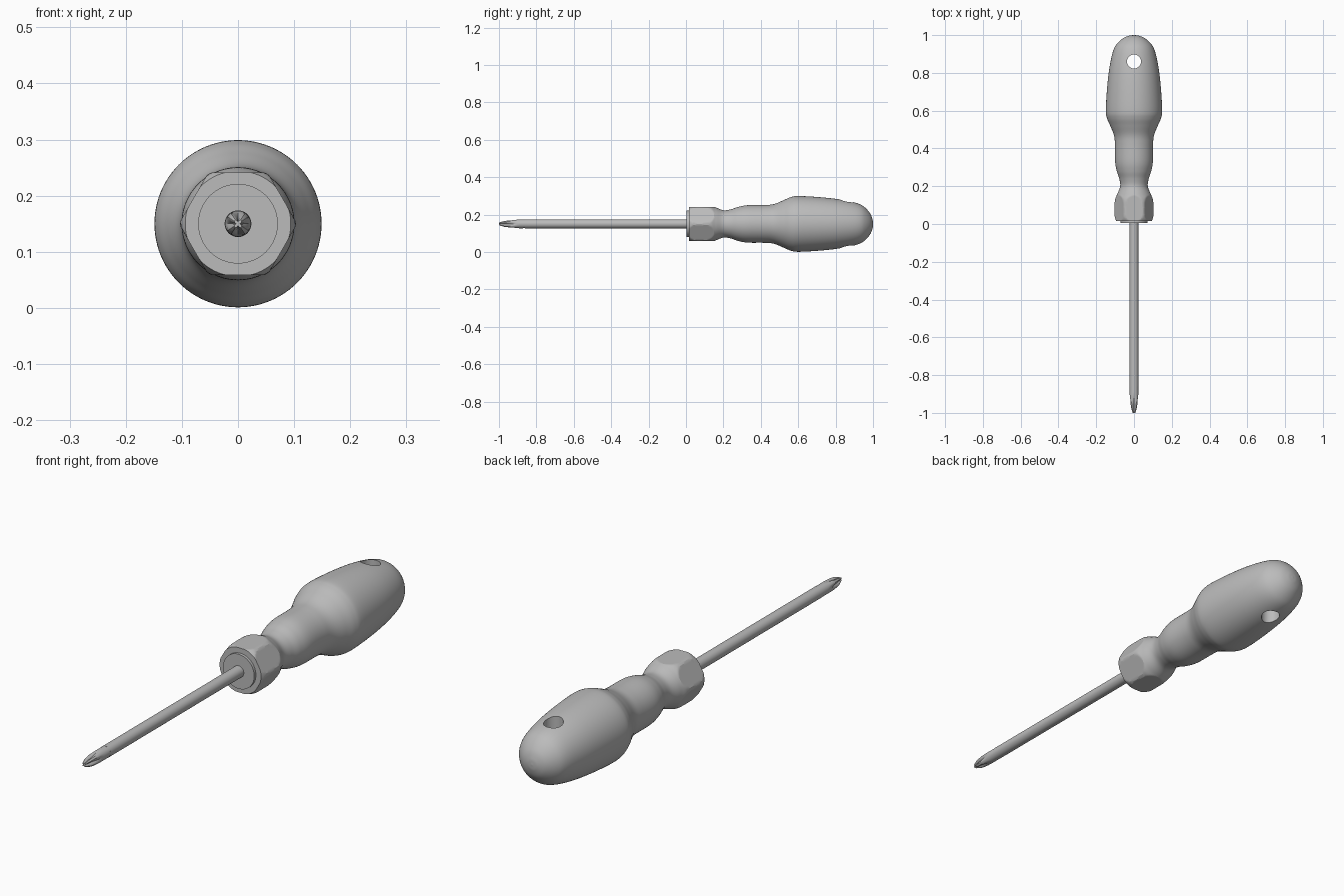
import bpy, bmesh
from math import pi, cos, sin, radians, degrees
from mathutils import Vector

cube = bpy.data.objects.get("Cube")
if cube:
    bpy.data.objects.remove(cube, do_unlink=True)

AXIS_Z = 0.15

grey = bpy.data.materials.new("plain grey")
grey.use_nodes = True
colour = (0.5, 0.5, 0.5, 1)
grey.diffuse_color = colour
grey.node_tree.nodes["Principled BSDF"].inputs["Base Color"].default_value = colour


def smooth_profile(points, steps):
    """Catmull-Rom curve through (y, radius) points."""
    p = [Vector(q) for q in points]
    p = [p[0] * 2 - p[1]] + p + [p[-1] * 2 - p[-2]]
    out = []
    for a, b, c, d in zip(p, p[1:], p[2:], p[3:]):
        for i in range(steps):
            t = i / steps
            out.append(0.5 * (2 * b + (c - a) * t + (2 * a - 5 * b + 4 * c - d) * t**2
                              + (3 * b - a - 3 * c + d) * t**3))
    return out + [p[-2]]


def lathe(name, profile, segments, shape=None):
    """Revolve a profile round the y axis; shape may alter the radius by angle."""
    bm = bmesh.new()
    rings = []
    for y, r in profile:
        ring = []
        for i in range(segments):
            a = 2 * pi * i / segments
            rr = shape(y, r, a) if shape else r
            ring.append(bm.verts.new((rr * cos(a), y, AXIS_Z + rr * sin(a))))
        rings.append(ring)
    for lo, hi in zip(rings, rings[1:]):
        for i in range(segments):
            j = (i + 1) % segments
            bm.faces.new((lo[i], lo[j], hi[j], hi[i]))
    bm.faces.new(rings[0])
    bm.faces.new(rings[-1])
    bmesh.ops.recalc_face_normals(bm, faces=bm.faces)
    mesh = bpy.data.meshes.new(name)
    bm.to_mesh(mesh)
    bm.free()
    mesh.materials.append(grey)
    obj = bpy.data.objects.new(name, mesh)
    bpy.context.collection.objects.link(obj)
    return obj


def activate(obj):
    bpy.ops.object.select_all(action='DESELECT')
    obj.select_set(True)
    bpy.context.view_layer.objects.active = obj


# Handle: round grip whose front end is limited to a hexagon
def hexagon(y, r, a):
    if y > 0.2:
        return r
    return min(r, 0.0915 / cos(a % (pi / 3) - pi / 6))


grip = [(0.015, 0.094), (0.04, 0.102), (0.09, 0.103), (0.13, 0.1), (0.16, 0.088),
        (0.2, 0.073), (0.24, 0.078), (0.28, 0.091), (0.33, 0.1), (0.42, 0.101),
        (0.47, 0.106), (0.52, 0.126), (0.56, 0.143), (0.6, 0.149), (0.7, 0.144),
        (0.8, 0.134), (0.88, 0.12), (0.93, 0.105), (0.96, 0.085), (0.985, 0.055),
        (0.997, 0.025), (1.0, 0.002)]
handle = lathe("handle", smooth_profile(grip, 7), 96, hexagon)

# Hanging hole through the handle
bpy.ops.mesh.primitive_cylinder_add(vertices=48, radius=0.037, depth=0.6,
                                    location=(0, 0.86, AXIS_Z))
cutter = bpy.context.object
cutter.name = "hole_cutter"
cutter.hide_render = True
cutter.data.materials.append(grey)
hole = handle.modifiers.new("hanging hole", 'BOOLEAN')
hole.operation = 'DIFFERENCE'
hole.solver = 'EXACT'
hole.object = cutter
activate(handle)
bpy.ops.object.modifier_apply(modifier=hole.name)
bpy.data.objects.remove(cutter, do_unlink=True)

# Collar and shaft
collar = lathe("collar", [(0.004, 0.071), (0.03, 0.071)], 64)
shaft = lathe("shaft", [(-0.86, 0.0238), (0.02, 0.0238)], 48)


# Cross tip: four V grooves that deepen towards the point
def grooves(y, r, a):
    off = abs((degrees(a) + 45) % 90 - 45)
    depth = min(1, max(0, (-0.9 - y) / 0.07)) * 0.62
    return r * (1 - depth * max(0, 1 - off / 32))


point = [(-1.0, 0.008), (-0.975, 0.0175), (-0.95, 0.0215), (-0.92, 0.0232),
         (-0.86, 0.0232)]
tip = lathe("cross_tip", smooth_profile(point, 6), 64, grooves)

for obj, angle in ((handle, 20), (collar, 30), (shaft, 30), (tip, 25)):
    activate(obj)
    bpy.ops.object.shade_smooth_by_angle(angle=radians(angle))
